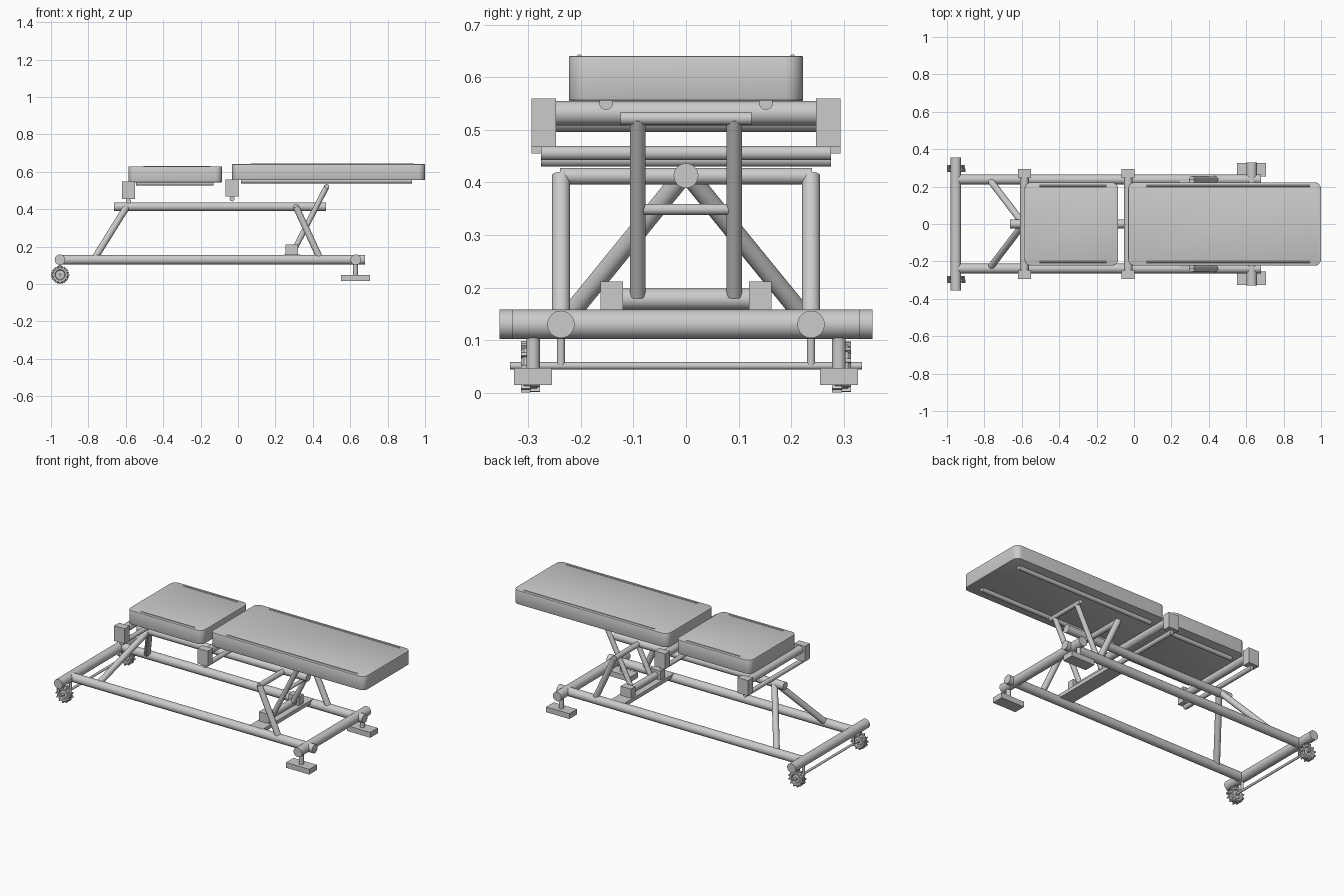
import bpy, bmesh, math
from mathutils import Vector, Matrix

if "Cube" in bpy.data.objects:
    bpy.data.objects.remove(bpy.data.objects["Cube"])


def finish(name, bm, smooth=True):
    bmesh.ops.recalc_face_normals(bm, faces=bm.faces)
    me = bpy.data.meshes.new(name)
    bm.to_mesh(me)
    bm.free()
    ob = bpy.data.objects.new(name, me)
    bpy.context.collection.objects.link(ob)
    if smooth:
        bpy.ops.object.select_all(action='DESELECT')
        ob.select_set(True)
        bpy.context.view_layer.objects.active = ob
        bpy.ops.object.shade_smooth_by_angle(angle=math.radians(35))
    return ob


def tube(name, a, b, r, seg=32):
    a, b = Vector(a), Vector(b)
    d = b - a
    m = Matrix.Translation((a + b) / 2) @ d.to_track_quat('Z', 'Y').to_matrix().to_4x4()
    bm = bmesh.new()
    bmesh.ops.create_cone(bm, cap_ends=True, segments=seg, radius1=r, radius2=r,
                          depth=d.length, matrix=m)
    return finish(name, bm)


def box(name, lo, hi):
    lo, hi = Vector(lo), Vector(hi)
    bm = bmesh.new()
    bmesh.ops.create_cube(bm, size=1, matrix=Matrix.Translation((lo + hi) / 2)
                          @ Matrix.Diagonal((*(hi - lo), 1)))
    return finish(name, bm, False)


def cross_tube(name, x, z, half, r):
    return tube(name, (x, -half, z), (x, half, z), r)


def cushion(name, x0, x1, z0, z1, half=0.223, r=0.035):
    # rounded-corner slab with a tiny edge softening
    bm = bmesh.new()
    bmesh.ops.create_cube(bm, size=1, matrix=Matrix.Translation(((x0 + x1) / 2, 0, (z0 + z1) / 2))
                          @ Matrix.Diagonal((x1 - x0, 2 * half, z1 - z0, 1)))
    upright = [e for e in bm.edges if abs(e.verts[0].co.z - e.verts[1].co.z) > 0.01]
    bmesh.ops.bevel(bm, geom=upright, offset=r, segments=8, profile=0.5, affect='EDGES')
    rim = [e for e in bm.edges if abs(e.verts[0].co.z - e.verts[1].co.z) < 1e-5]
    bmesh.ops.bevel(bm, geom=rim, offset=0.003, segments=2, profile=0.5, affect='EDGES')
    return finish(name, bm)


def wheel(name, x, y, z):
    # lathed tyre and hub around the y axis
    prof = [(0, .017), (.009, .017), (.009, .012), (.024, .010), (.028, .017),
            (.038, .018), (.044, .012)]
    prof += [(r, -h) for r, h in reversed(prof)]
    bm = bmesh.new()
    vs = [bm.verts.new((r, h, 0)) for r, h in prof]
    es = [bm.edges.new(p) for p in zip(vs, vs[1:])]
    bmesh.ops.spin(bm, geom=vs + es, cent=(0, 0, 0), axis=(0, 1, 0),
                   angle=2 * math.pi, steps=32)
    bmesh.ops.remove_doubles(bm, verts=bm.verts, dist=1e-5)
    # staggered tread lugs
    for i in range(24):
        side = 1 if i % 2 else -1
        m = (Matrix.Rotation(i * math.tau / 24, 4, 'Y')
             @ Matrix.Translation((.0435, side * .009, 0))
             @ Matrix.Diagonal((.011, .019, .007, 1)))
        bmesh.ops.create_cube(bm, size=1, matrix=m)
    bmesh.ops.translate(bm, verts=bm.verts, vec=(x, y, z))
    return finish(name, bm)


WX, WZ = -0.951, 0.049

# base frame
cross_tube("rear_base_tube", -0.952, 0.13, 0.355, 0.028)
cross_tube("front_base_tube", 0.63, 0.13, 0.33, 0.028)
cross_tube("wheel_axle", WX, WZ + .002, 0.335, 0.007)
box("base_plate", (0.245, -0.238, 0.135), (0.335, 0.238, 0.157))

for s, side in ((-1, "near"), (1, "far")):
    tube(f"{side}_base_rail", (-0.95, s * .238, .13), (0.68, s * .238, .13), 0.026)
    # wheels and feet
    wheel(f"{side}_wheel", WX, s * 0.296, WZ)
    tube(f"{side}_axle_hanger", (WX, s * .238, .05), (WX, s * .238, .11), 0.008, 16)
    tube(f"{side}_foot_post", (.628, s * .291, .045), (.628, s * .291, .12), 0.013)
    ys = sorted((s * .255, s * .327))
    box(f"{side}_foot_pad", (.55, ys[0], .015), (.705, ys[1], .047))
    # support legs
    tube(f"{side}_rear_leg", (-.597, s * .008, .41), (-.765, s * .228, .14), 0.018)
    tube(f"{side}_front_leg", (.31, s * .238, .413), (.437, s * .238, .14), 0.0175)
    # back rest prop
    tube(f"{side}_prop_arm", (.475, s * .092, .523), (.302, s * .092, .185), 0.0145)
    ys = sorted((s * .12, s * .163))
    box(f"{side}_prop_block", (.254, ys[0], .155), (.322, ys[1], .212))

cross_tube("front_leg_crossbar", 0.31, 0.412, 0.24, 0.016)
cross_tube("prop_top_bar", 0.475, 0.522, 0.125, 0.0125)
cross_tube("prop_middle_bar", 0.385, 0.349, 0.085, 0.0105)
cross_tube("prop_base_bar", 0.29, 0.178, 0.121, 0.0205)

# central spine
tube("spine_tube", (-.663, 0, .413), (.47, 0, .413), 0.0235)

# seat and back rest, each with clamps, tubes, rails and piping
for part, cx, dz, c0, c1, r0, r1, p0, p1 in (
        ("seat", -0.586, 0.0, -0.585, -0.085, -0.545, -0.13, -0.505, -0.147),
        ("back_rest", -0.031, 0.0125, -0.031, 1.0, 0.015, 0.93, 0.067, 0.94)):
    cross_tube(f"{part}_lower_tube", cx, .4435 + dz, 0.276, 0.0135)
    cross_tube(f"{part}_pivot_tube", cx, .5195 + dz, 0.26, 0.0235)
    cushion(f"{part}_cushion", c0, c1, .544 + dz, .628 + dz)
    for s, side in ((-1, "near"), (1, "far")):
        ys = sorted((s * .247, s * .294))
        box(f"{part}_{side}_clamp", (cx - .035, ys[0], .455 + dz), (cx + .035, ys[1], .547 + dz))
        tube(f"{part}_{side}_under_rail", (r0, s * .152, .539 + dz), (r1, s * .152, .539 + dz), 0.0133)
        tube(f"{part}_{side}_piping", (p0, s * .203, .6265 + dz), (p1, s * .203, .6265 + dz), 0.005, 16)
